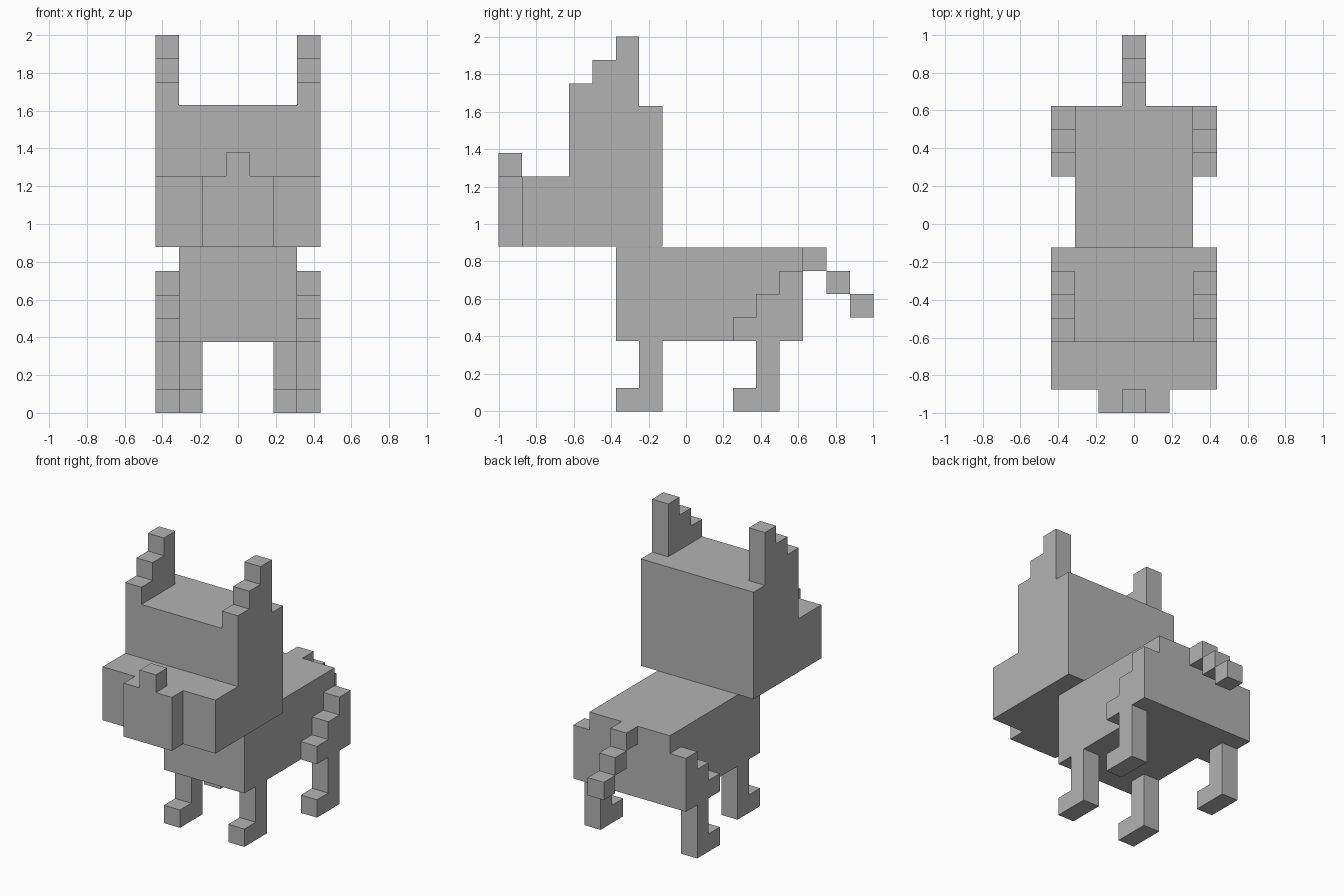
import bpy
import bmesh

if "Cube" in bpy.data.objects:
    bpy.data.objects.remove(bpy.data.objects["Cube"])

U = 0.125  # edge of one block

grey = bpy.data.materials.new("plain_grey")
grey.use_nodes = True
colour = (0.45, 0.45, 0.45, 1.0)
grey.diffuse_color = colour
grey.node_tree.nodes["Principled BSDF"].inputs["Base Color"].default_value = colour


def slab(name, x0, x1, profile, lift=0.0):
    """Extrude a (y, z) profile, given in blocks, from x0 to x1."""
    bm = bmesh.new()
    face = bm.faces.new([bm.verts.new((x0 * U, y * U, z * U + lift)) for y, z in profile])
    extruded = bmesh.ops.extrude_face_region(bm, geom=[face])["geom"]
    verts = [v for v in extruded if isinstance(v, bmesh.types.BMVert)]
    bmesh.ops.translate(bm, verts=verts, vec=((x1 - x0) * U, 0, 0))
    bmesh.ops.recalc_face_normals(bm, faces=bm.faces)
    mesh = bpy.data.meshes.new(name)
    bm.to_mesh(mesh)
    bm.free()
    mesh.materials.append(grey)
    obj = bpy.data.objects.new(name, mesh)
    bpy.context.collection.objects.link(obj)
    return obj


def rect(y0, y1, z0, z1):
    return [(y0, z0), (y1, z0), (y1, z1), (y0, z1)]


def stairs(y, z, back):
    """Three steps rising towards the back, over a flat base."""
    points = [(y, z)]
    for i in range(3):
        points += [(y + i, z + i + 1), (y + i + 1, z + i + 1)]
    return points + [(back, z)]


def boot(y):
    """Upright leg with a one-block toe in front."""
    return [(y, 0), (y + 2, 0), (y + 2, 3), (y + 1, 3), (y + 1, 1), (y, 1)]


# Body
slab("body", -2.5, 2.5, rect(-3, 5, 3, 7))

# Head with wide cheeks, a hair above the body
slab("head", -3.5, 3.5,
     [(-7, 7), (-1, 7), (-1, 13), (-5, 13), (-5, 10), (-7, 10)], lift=0.004)
slab("muzzle", -1.5, 1.5, rect(-8, -7, 7, 10), lift=0.004)
slab("nose", -0.5, 0.5, rect(-8, -7, 10, 11), lift=0.004)

# Ears, legs and haunches on both sides
for side, s in (("left", 1), ("right", -1)):
    slab(side + "_ear", s * 2.5, s * 3.5, stairs(-5, 13, -2))
    slab(side + "_front_leg", s * 1.5, s * 2.5, boot(-3))
    slab(side + "_back_leg", s * 2.5, s * 3.5, boot(2))
    slab(side + "_haunch", s * 2.5, s * 3.5, stairs(2, 3, 5))

# Tail stepping down behind the body
for i in range(3):
    slab("tail_block_%d" % (i + 1), -0.5, 0.5, rect(5 + i, 6 + i, 6 - i, 7 - i))
